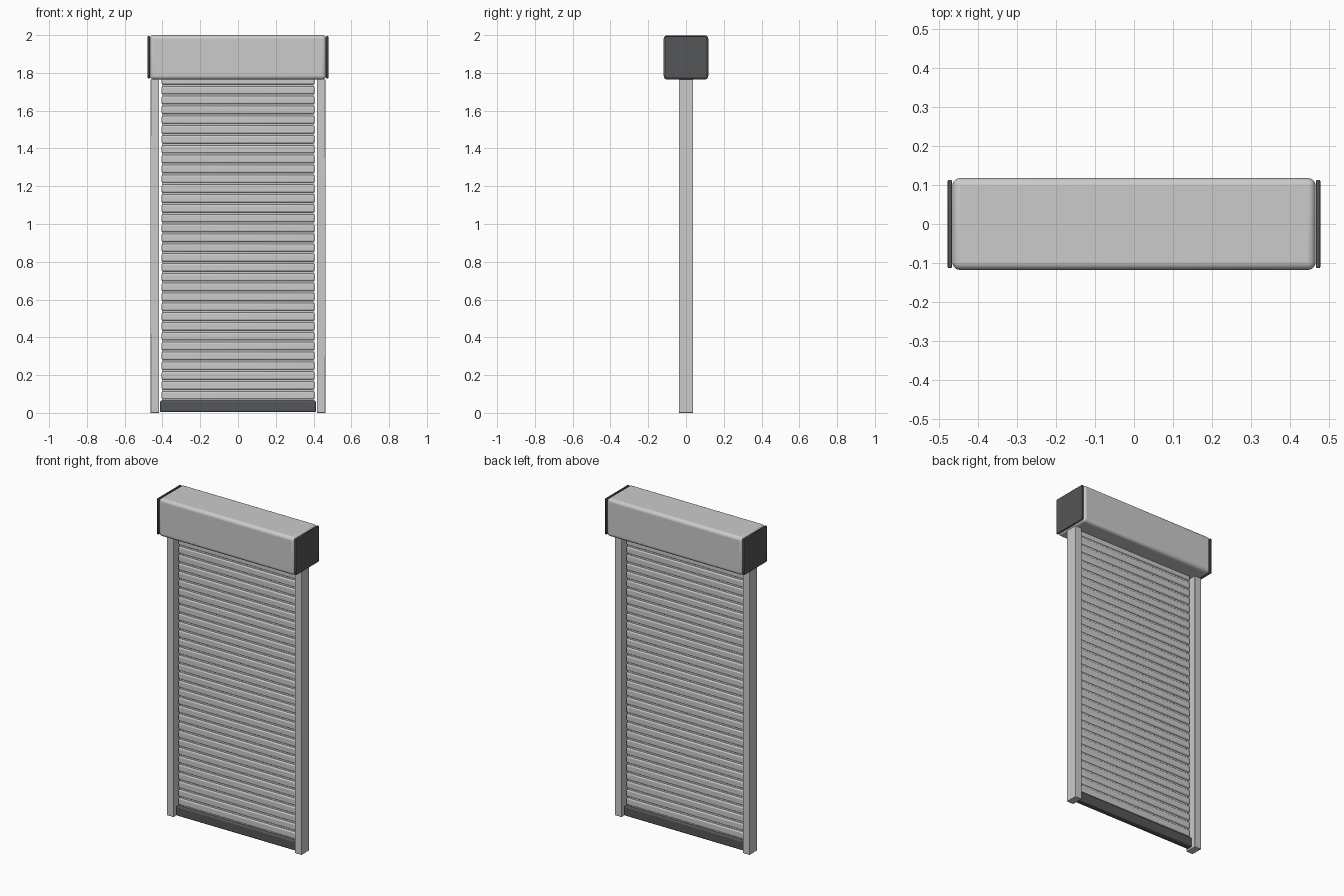
import bpy

if "Cube" in bpy.data.objects:
    bpy.data.objects.remove(bpy.data.objects["Cube"])


def material(name, value):
    m = bpy.data.materials.new(name)
    m.diffuse_color = (value, value * 1.03, value * 1.06, 1)
    m.use_nodes = True
    m.node_tree.nodes["Principled BSDF"].inputs["Base Color"].default_value = m.diffuse_color
    return m


dark = material("dark_grey", 0.09)


def box(name, lo, hi, bevel=0.0, segments=3, mat=None):
    size = [b - a for a, b in zip(lo, hi)]
    bpy.ops.mesh.primitive_cube_add(size=1, location=[(a + b) / 2 for a, b in zip(lo, hi)])
    ob = bpy.context.object
    ob.name = name
    ob.scale = size
    bpy.ops.object.transform_apply(location=False, rotation=False, scale=True)
    if bevel:
        mod = ob.modifiers.new("bevel", 'BEVEL')
        mod.width = bevel
        mod.segments = segments
        bpy.ops.object.shade_smooth_by_angle()
    if mat:
        ob.data.materials.append(mat)
    return ob


def repeat_up(ob, count, pitch):
    mod = ob.modifiers.new("stack", 'ARRAY')
    mod.count = count
    mod.use_relative_offset = False
    mod.use_constant_offset = True
    mod.constant_offset_displace = (0, 0, pitch)


# Housing for the rolled shutter
box("housing", (-0.466, -0.118, 1.765), (0.466, 0.118, 2.0), 0.02, 5)

# End plates and guide rails on both sides
for side, s in (("left", -1), ("right", 1)):
    xs = sorted((s * 0.467, s * 0.478))
    box("end_plate_" + side, (xs[0], -0.113, 1.771), (xs[1], 0.113, 1.995), 0.003, 2, dark)
    xs = sorted((s * 0.417, s * 0.463))
    box("guide_rail_" + side, (xs[0], -0.037, 0), (xs[1], 0.037, 1.766), 0.002, 2)

# Curtain of slats with thin hinge strips between them
PITCH, COUNT, FIRST = 0.0521, 33, 0.093
slat = box("slats", (-0.405, -0.012, FIRST - 0.021), (0.405, 0.012, FIRST + 0.021), 0.008, 3)
repeat_up(slat, COUNT, PITCH)
z = FIRST - PITCH / 2
hinge = box("hinge_strips", (-0.4, -0.005, z - 0.007), (0.4, 0.005, z + 0.007))
repeat_up(hinge, COUNT, PITCH)

# Weighted bottom bar
box("bottom_bar", (-0.413, -0.02, 0.004), (0.413, 0.02, 0.065), 0.008, 3, dark)
